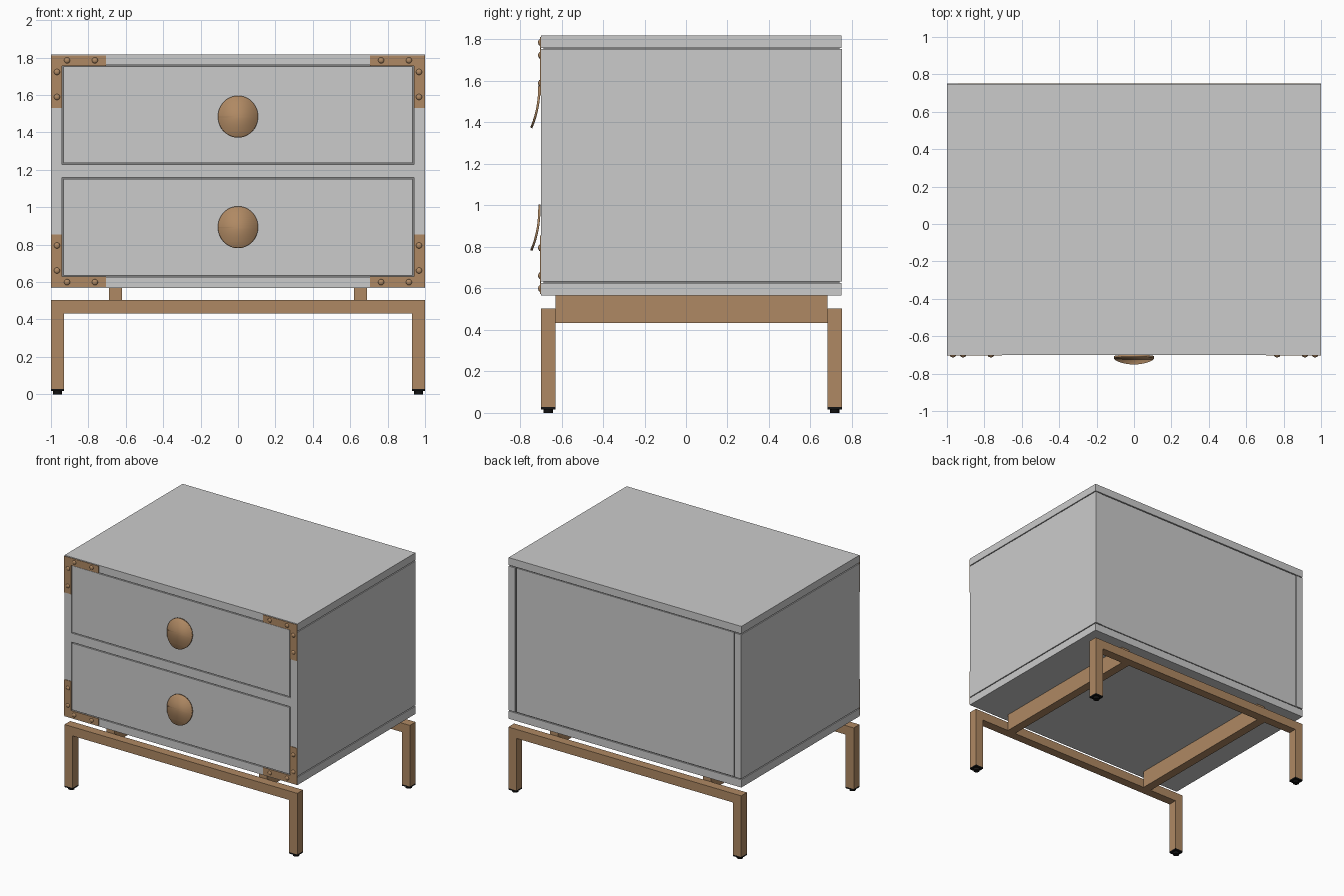
import bpy, bmesh, math
from mathutils import Matrix

if "Cube" in bpy.data.objects:
    bpy.data.objects.remove(bpy.data.objects["Cube"])


def material(name, rgb):
    m = bpy.data.materials.new(name)
    m.diffuse_color = (*rgb, 1)
    m.use_nodes = True
    m.node_tree.nodes["Principled BSDF"].inputs["Base Color"].default_value = m.diffuse_color
    return m


GREY = material("grey_lacquer", (0.60, 0.60, 0.60))
BRASS = material("brushed_brass", (0.43, 0.25, 0.125))
BLACK = material("black_rubber", (0.006, 0.006, 0.006))
DARK = material("shadow_gap_grey", (0.22, 0.22, 0.22))


def finish(name, bm, mat):
    bmesh.ops.recalc_face_normals(bm, faces=bm.faces[:])
    me = bpy.data.meshes.new(name)
    bm.to_mesh(me)
    bm.free()
    me.materials.append(mat)
    ob = bpy.data.objects.new(name, me)
    bpy.context.collection.objects.link(ob)
    return ob


def box(name, x, y, z, mat):
    """Box from (min, max) pairs."""
    bm = bmesh.new()
    bmesh.ops.create_cube(bm, size=1)
    for v in bm.verts:
        v.co = [(r[0] + r[1]) / 2 + c * (r[1] - r[0]) for c, r in zip(v.co, (x, y, z))]
    return finish(name, bm, mat)


def prism(name, pts, y, mat):
    """Front-view outline (x, z) extruded through y."""
    bm = bmesh.new()
    f = bm.faces.new([bm.verts.new((px, y[0], pz)) for px, pz in pts])
    new = bmesh.ops.extrude_face_region(bm, geom=[f])["geom"]
    bmesh.ops.translate(bm, vec=(0, y[1] - y[0], 0),
                        verts=[g for g in new if isinstance(g, bmesh.types.BMVert)])
    return finish(name, bm, mat)


def smooth(ob):
    bpy.ops.object.select_all(action='DESELECT')
    ob.select_set(True)
    bpy.context.view_layer.objects.active = ob
    bpy.ops.object.shade_smooth_by_angle(angle=math.radians(35))


F, B = -0.70, 0.751          # front and back planes
Z0, Z1 = 0.567, 1.818        # cabinet bottom and top
G = 0.007                    # shadow gap

# Cabinet carcass: recessed core shows through the gaps
box("cabinet_core", (-0.988, 0.988), (F + 0.012, B - 0.012), (Z0 + 0.02, Z1 - 0.02), DARK)
box("top_panel", (-1, 1), (F, B - 0.002), (1.760, Z1), GREY)
box("bottom_panel", (-1, 1), (F, B - 0.002), (Z0, 0.627), GREY)
for s, side in ((-1, "left"), (1, "right")):
    box(side + "_panel", sorted((s, s * 0.941)), (F, B), (0.627 + G, 1.760 - G), GREY)
box("back_panel", (-0.941 + G, 0.941 - G), (0.6, B - 0.004), (0.627 + G, 1.760 - G), GREY)
box("middle_rail", (-0.941, 0.941), (F, F + 0.1), (1.159, 1.229), GREY)


# Bent disc pull: flat circle sliced in strips, lower edge curling forward
def pull(name, zc):
    bm = bmesh.new()
    r = 0.110
    bmesh.ops.create_circle(bm, cap_ends=True, segments=64, radius=r)
    for i in range(1, 20):
        bmesh.ops.bisect_plane(bm, geom=bm.verts[:] + bm.edges[:] + bm.faces[:],
                               plane_co=(0, -r + i * r / 10, 0), plane_no=(0, 1, 0))
    for v in bm.verts:
        x, h = v.co.x, v.co.y
        t = (r - h) / (2 * r)
        v.co = (x * 0.975, F - 0.012 - 0.039 * t ** 2.4, zc + h)
    bm.normal_update()
    if sum(f.normal.y for f in bm.faces) > 0:
        bmesh.ops.reverse_faces(bm, faces=bm.faces[:])
    me = bpy.data.meshes.new(name)
    bm.to_mesh(me)
    bm.free()
    me.materials.append(BRASS)
    ob = bpy.data.objects.new(name, me)
    bpy.context.collection.objects.link(ob)
    smooth(ob)
    mod = ob.modifiers.new("thickness", 'SOLIDIFY')
    mod.thickness, mod.offset = 0.011, -1


# Drawers with pulls
for name, z, zc in (("upper", (1.229 + G, 1.760 - G), 1.486),
                    ("lower", (0.627 + G, 1.159 - G), 0.895)):
    box(name + "_drawer_front", (-0.941 + G, 0.941 - G), (F, F + 0.1), z, GREY)
    pull(name + "_drawer_pull", zc)

# Corner brackets with domed rivets, mirrored to four corners
ZC = (Z0 + Z1) / 2
L_SHAPE = [(1, 0.620), (0.706, 0.620), (0.706, 0.564), (0.941, 0.564), (0.941, 0.338), (1, 0.338)]
RIVETS = [(0.914, 0.593), (0.765, 0.593), (0.968, 0.531), (0.968, 0.397)]
for sx, a in ((-1, "left"), (1, "right")):
    for sz, b in ((-1, "lower"), (1, "upper")):
        prism(f"{b}_{a}_bracket", [(sx * x, ZC + sz * z) for x, z in L_SHAPE],
              (F - 0.004, F + 0.001), BRASS)
        bm = bmesh.new()
        for x, z in RIVETS:
            bmesh.ops.create_uvsphere(
                bm, u_segments=16, v_segments=10, radius=1,
                matrix=Matrix.Translation((sx * x, F - 0.003, ZC + sz * z))
                @ Matrix.Diagonal((0.016, 0.010, 0.016, 1)))
        smooth(finish(f"{b}_{a}_rivets", bm, BRASS))

# Metal stand: two U frames joined by two cross bars
U_SHAPE = [(-1, 0.028), (-0.93, 0.028), (-0.93, 0.433), (0.93, 0.433), (0.93, 0.028),
           (1, 0.028), (1, 0.503), (-1, 0.503)]
for name, y in (("front", (F, F + 0.07)), ("back", (B - 0.07, B))):
    prism(name + "_leg_frame", U_SHAPE, y, BRASS)
    for s, side in ((-1, "left"), (1, "right")):
        # Feet: square cap over a small round pad
        xc, yc = s * 0.965, sum(y) / 2
        box(f"{name}_{side}_foot_cap", (xc - 0.035, xc + 0.035), y, (0.017, 0.028), BLACK)
        bm = bmesh.new()
        bmesh.ops.create_cone(bm, cap_ends=True, segments=24, radius1=0.023, radius2=0.023,
                              depth=0.018, matrix=Matrix.Translation((xc, yc, 0.009)))
        smooth(finish(f"{name}_{side}_foot_pad", bm, BLACK))
for s, side in ((-1, "left"), (1, "right")):
    box(side + "_cross_bar", sorted((s * 0.69, s * 0.621)), (F + 0.07, B - 0.07), (0.433, Z0), BRASS)
